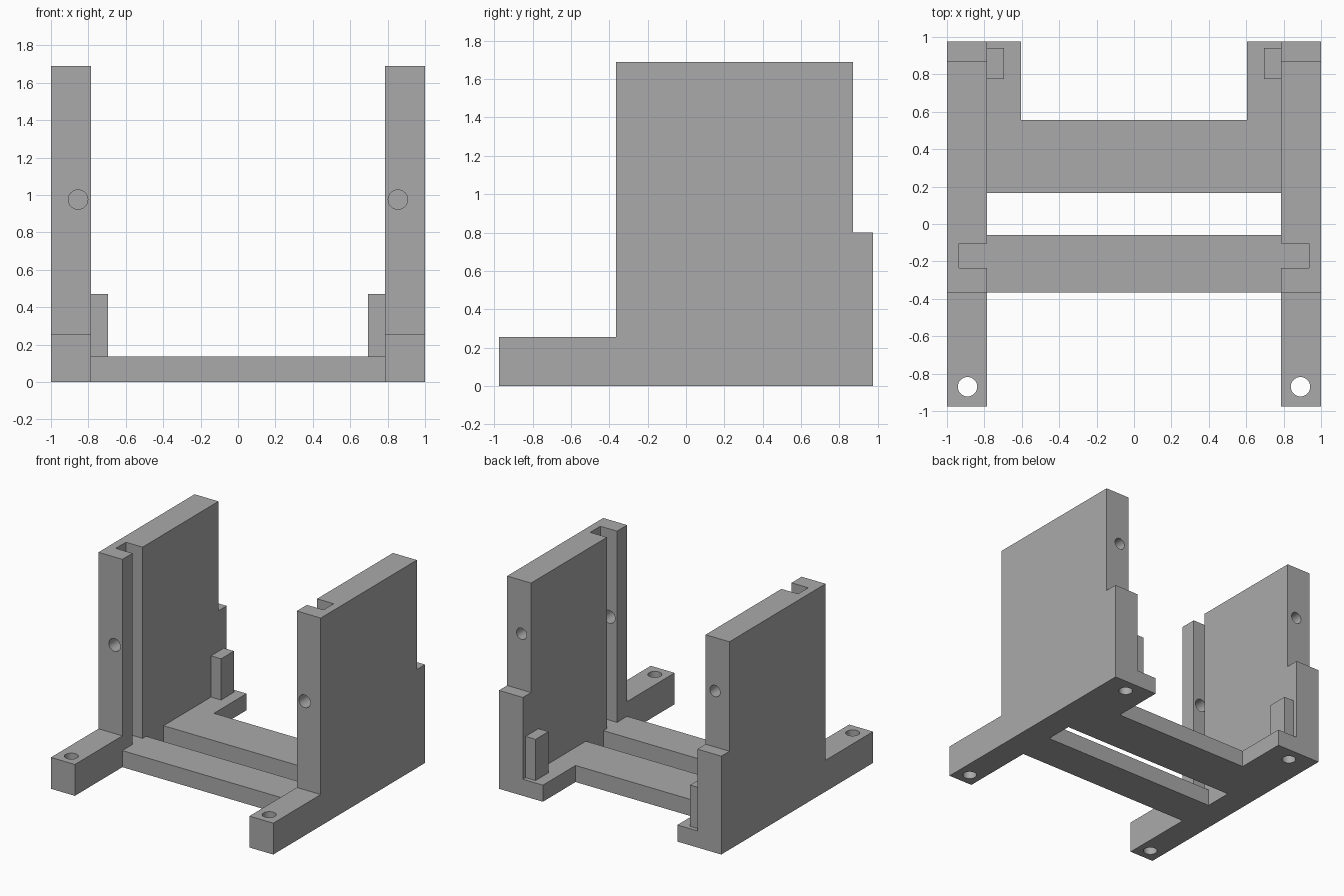
import bpy, bmesh
from mathutils import Vector, Matrix

cube = bpy.data.objects.get("Cube")
if cube:
    bpy.data.objects.remove(cube, do_unlink=True)

grey = bpy.data.materials.new("plain grey")
grey.use_nodes = True
colour = (0.4, 0.4, 0.4, 1)
grey.diffuse_color = colour
grey.node_tree.nodes["Principled BSDF"].inputs["Base Color"].default_value = colour

BASE = 0.135    # thickness of the cross bars
INNER = 0.785   # inner plane of the side walls
TOP = 1.69


def finish(name, bm):
    bmesh.ops.recalc_face_normals(bm, faces=bm.faces)
    mesh = bpy.data.meshes.new(name)
    bm.to_mesh(mesh)
    bm.free()
    mesh.materials.append(grey)
    obj = bpy.data.objects.new(name, mesh)
    bpy.context.collection.objects.link(obj)
    return obj


def prism(name, points, offset):
    """Extrude a closed outline of 3D points along an offset."""
    bm = bmesh.new()
    face = bm.faces.new([bm.verts.new(p) for p in points])
    new = bmesh.ops.extrude_face_region(bm, geom=[face])["geom"]
    verts = [v for v in new if isinstance(v, bmesh.types.BMVert)]
    bmesh.ops.translate(bm, verts=verts, vec=offset)
    return finish(name, bm)


def box(name, x, y, z):
    corners = [(x[0], y[0], z[0]), (x[1], y[0], z[0]), (x[1], y[1], z[0]), (x[0], y[1], z[0])]
    return prism(name, corners, (0, 0, z[1] - z[0]))


def drill(name, start, end, radius):
    """Round cutter between two points."""
    a, b = Vector(start), Vector(end)
    turn = (b - a).to_track_quat("Z", "Y").to_matrix().to_4x4()
    bm = bmesh.new()
    bmesh.ops.create_cone(bm, cap_ends=True, segments=32, radius1=radius, radius2=radius,
                          depth=(b - a).length, matrix=Matrix.Translation((a + b) / 2) @ turn)
    return finish(name, bm)


def combine(target, tool, operation):
    """Apply a boolean and discard the tool."""
    tool.hide_render = True
    mod = target.modifiers.new(operation.lower(), "BOOLEAN")
    mod.operation = operation
    mod.solver = "EXACT"
    mod.object = tool
    bpy.context.view_layer.objects.active = target
    bpy.ops.object.modifier_apply(modifier=mod.name)
    bpy.data.objects.remove(tool, do_unlink=True)


# Front and back cross bars; the back one carries a corner ledge at each end
frame = box("bracket_frame", (-0.9, 0.9), (-0.365, -0.06), (0, BASE))
outline = [(-0.9, 0.165), (0.9, 0.165), (0.9, 0.975), (0.605, 0.975),
           (0.605, 0.555), (-0.605, 0.555), (-0.605, 0.975), (-0.9, 0.975)]
back_bar = prism("back_bar", [(x, y, 0) for x, y in outline], (0, 0, BASE))
combine(frame, back_bar, "UNION")

# Side walls with a front foot and a back step, plus the locating nubs
profile = [(-0.975, 0), (0.975, 0), (0.975, 0.8), (0.87, 0.8),
           (0.87, TOP), (-0.365, TOP), (-0.365, 0.255), (-0.975, 0.255)]
for s in (-1, 1):
    wall = prism("side_wall", [(s * INNER, y, z) for y, z in profile], (s * (1 - INNER), 0, 0))
    combine(frame, wall, "UNION")
    nub = box("nub", sorted((s * 0.695, s * 0.85)), (0.775, 0.94), (0.05, 0.47))
    combine(frame, nub, "UNION")

# Vertical slots and screw holes
for s in (-1, 1):
    cutters = [
        box("slot", sorted((s * 0.7, s * 0.935)), (-0.235, -0.105), (BASE, TOP + 0.1)),
        drill("pillar_hole", (s * 0.855, -0.5, 0.975), (s * 0.855, -0.17, 0.975), 0.052),
        drill("back_hole", (s * 0.87, 0.6, 1.255), (s * 0.87, 1, 1.255), 0.046),
        drill("foot_hole", (s * 0.89, -0.87, -0.1), (s * 0.89, -0.87, 0.4), 0.052),
        drill("underside_hole", (s * 0.805, 0.86, -0.1), (s * 0.805, 0.86, 0.3), 0.052),
    ]
    for cutter in cutters:
        combine(frame, cutter, "DIFFERENCE")

# Smooth hole walls, sharp edges elsewhere
bpy.ops.object.select_all(action="DESELECT")
frame.select_set(True)
bpy.context.view_layer.objects.active = frame
bpy.ops.object.shade_smooth_by_angle()
